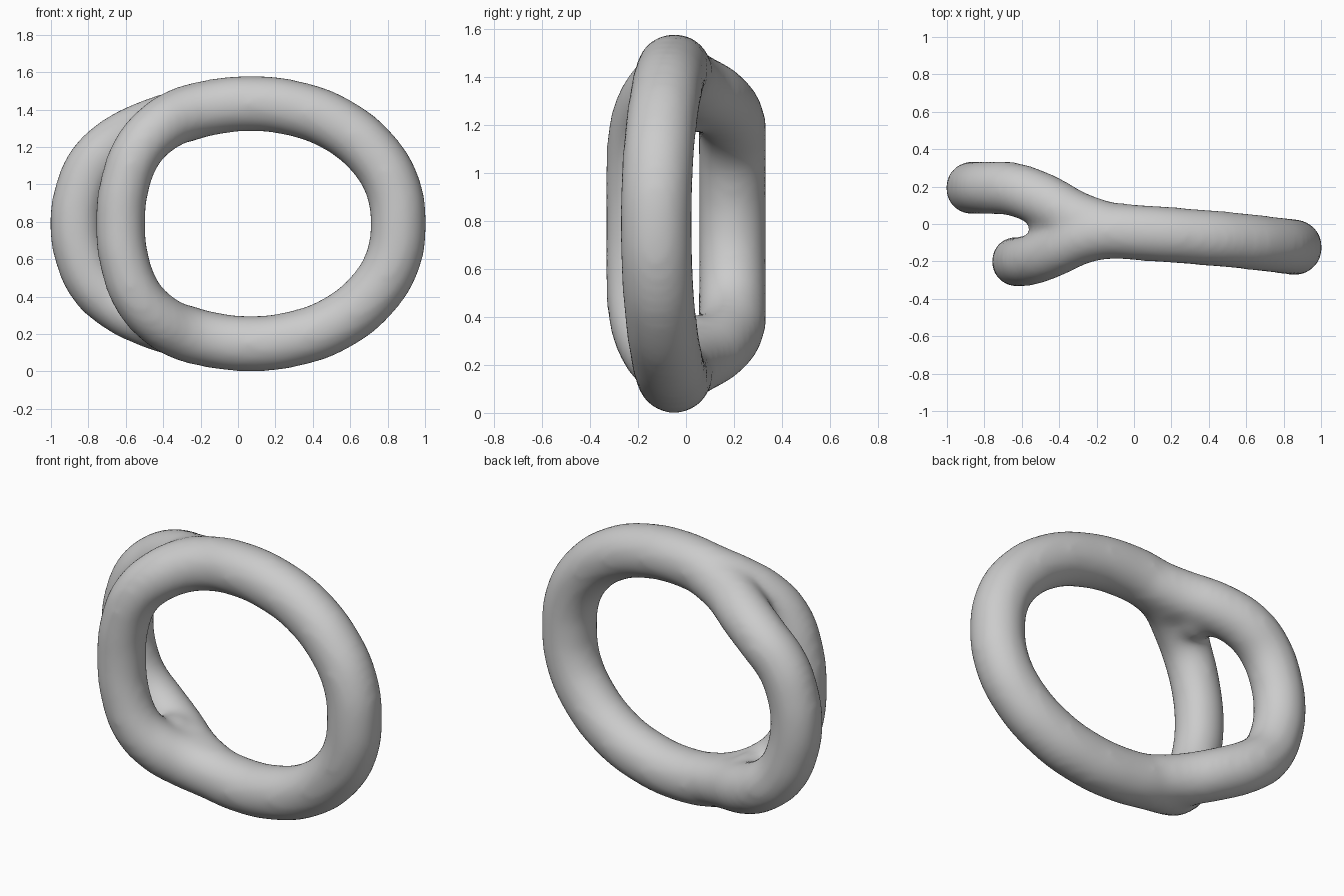
import bpy
import bmesh

if "Cube" in bpy.data.objects:
    bpy.data.objects.remove(bpy.data.objects["Cube"])

MID = 0.79    # the ring is mirrored about this height
GROW = 0.008  # makes up for shrinkage from smoothing

# upper-half centre lines: x, y, z, radius
main = [(0.857, -0.125, 0.79, 0.143), (0.828, -0.12, 0.985, 0.143), (0.725, -0.108, 1.16, 0.143),
        (0.52, -0.085, 1.325, 0.143), (0.28, -0.065, 1.41, 0.143), (0.05, -0.048, 1.432, 0.143),
        (-0.15, -0.04, 1.41, 0.143)]
front = [(-0.29, -0.07, 1.375, 0.142), (-0.42, -0.135, 1.305, 0.137), (-0.53, -0.185, 1.19, 0.13),
         (-0.60, -0.2, 1.02, 0.127), (-0.628, -0.2, 0.79, 0.127)]
back = [(-0.10, -0.03, 1.41, 0.13), (-0.3, 0.03, 1.365, 0.136), (-0.49, 0.13, 1.302, 0.138),
        (-0.65, 0.187, 1.22, 0.137), (-0.77, 0.193, 1.11, 0.136), (-0.842, 0.193, 0.95, 0.135),
        (-0.865, 0.193, 0.79, 0.135)]
web = [(-0.28, -0.02, 1.36, 0.13), (-0.43, 0.0, 1.29, 0.12)]


def mirrored(points, skip_first=False):
    low = [(x, y, 2 * MID - z, r) for x, y, z, r in reversed(points[:-1])]
    return points + (low[:-1] if skip_first else low)


def tube(name, points, cyclic):
    cu = bpy.data.curves.new(name, 'CURVE')
    cu.dimensions = '3D'
    cu.bevel_depth = 1.0
    cu.bevel_resolution = 8
    cu.resolution_u = 10
    cu.use_fill_caps = True
    sp = cu.splines.new('BEZIER')
    sp.bezier_points.add(len(points) - 1)
    sp.use_cyclic_u = cyclic
    for bp, (x, y, z, r) in zip(sp.bezier_points, points):
        bp.co = (x, y, z)
        bp.radius = r + GROW
        bp.handle_left_type = bp.handle_right_type = 'AUTO'
    ob = bpy.data.objects.new(name, cu)
    bpy.context.collection.objects.link(ob)
    return ob


# full loop through the front branch, and the arching back branch
parts = [tube("split_ring", mirrored(main + front, True), True),
         tube("back_branch", mirrored(back), False)]
bpy.ops.object.select_all(action='DESELECT')
for ob in parts:
    ob.select_set(True)
bpy.context.view_layer.objects.active = parts[0]
bpy.ops.object.convert(target='MESH')
bpy.ops.object.join()
ring = bpy.context.object
ring.name = "split_ring"

# webbing that rounds out each crotch
bm = bmesh.new()
bm.from_mesh(ring.data)
for x, y, z, r in web:
    for zz in (z, 2 * MID - z):
        new = bmesh.ops.create_icosphere(bm, subdivisions=3, radius=r + GROW)['verts']
        bmesh.ops.translate(bm, verts=new, vec=(x, y, zz))
bmesh.ops.remove_doubles(bm, verts=bm.verts, dist=0.0001)
bm.to_mesh(ring.data)
bm.free()

# fuse and blend into one skin
rm = ring.modifiers.new("fuse", 'REMESH')
rm.mode = 'VOXEL'
rm.voxel_size = 0.022
rm.use_smooth_shade = True
sm = ring.modifiers.new("blend", 'SMOOTH')
sm.factor = 0.5
sm.iterations = 20
